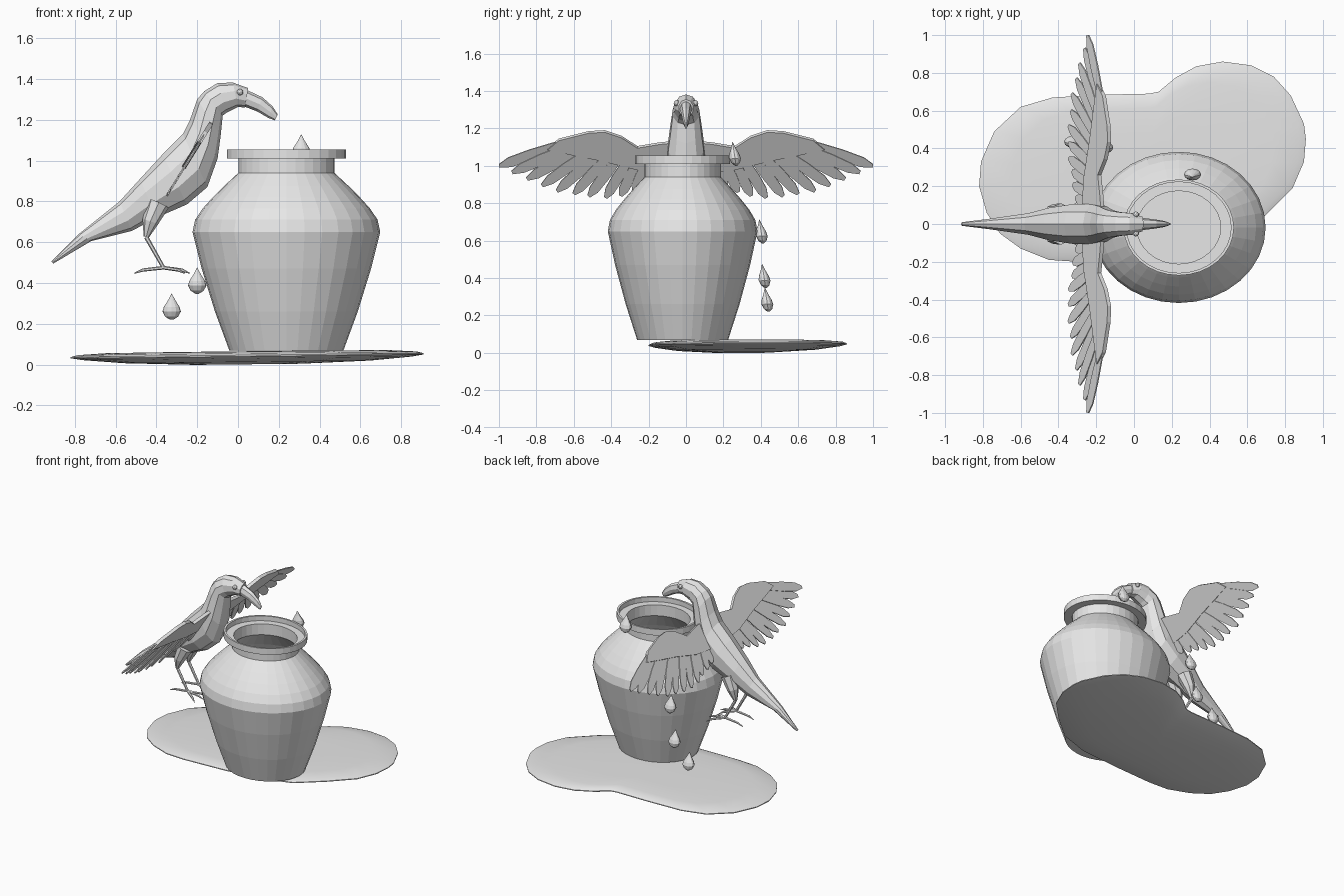
import bpy
import bmesh
from math import sin, cos, pi
from mathutils import Vector

default = bpy.data.objects.get("Cube")
if default:
    bpy.data.objects.remove(default, do_unlink=True)

clay = bpy.data.materials.new("plain_grey")
clay.use_nodes = True
clay.diffuse_color = (0.8, 0.8, 0.8, 1)
clay.node_tree.nodes["Principled BSDF"].inputs["Base Color"].default_value = clay.diffuse_color


def finish(name, bm, thickness=0, mirrored=False):
    """Turn a bmesh into an object, optionally thickened and mirrored across the bird."""
    bmesh.ops.recalc_face_normals(bm, faces=bm.faces)
    mesh = bpy.data.meshes.new(name)
    bm.to_mesh(mesh)
    bm.free()
    mesh.materials.append(clay)
    obj = bpy.data.objects.new(name, mesh)
    bpy.context.collection.objects.link(obj)
    if thickness:
        solid = obj.modifiers.new("thickness", "SOLIDIFY")
        solid.thickness = thickness
        solid.offset = 0
    if mirrored:
        mirror = obj.modifiers.new("mirror", "MIRROR")
        mirror.use_axis = (False, True, False)
    return obj


def loft(name, rings, mirrored=False):
    """Skin a sequence of closed rings and cap both ends."""
    bm = bmesh.new()
    loops = [[bm.verts.new(point) for point in ring] for ring in rings]
    count = len(loops[0])
    for lower, upper in zip(loops, loops[1:]):
        for i in range(count):
            j = (i + 1) % count
            bm.faces.new((lower[i], lower[j], upper[j], upper[i]))
    bm.faces.new(loops[0])
    bm.faces.new(loops[-1])
    return finish(name, bm, mirrored=mirrored)


def ellipse(center, across, along, sides):
    """Ring of points around a center, spanned by two radius vectors."""
    angles = [2 * pi * i / sides for i in range(sides)]
    return [Vector(center) + Vector(across) * cos(a) + Vector(along) * sin(a) for a in angles]


def tube(name, path, radii, sides=6):
    """Tapered limb along a path, mirrored to the other side."""
    points = [Vector(p) for p in path]
    rings = []
    for i, point in enumerate(points):
        heading = points[min(i + 1, len(points) - 1)] - points[max(i - 1, 0)]
        across = heading.cross(Vector((0, 1, 0))).normalized()
        along = heading.cross(across).normalized()
        rings.append(ellipse(point, across * radii[i], along * radii[i], sides))
    return loft(name, rings, mirrored=True)


def lofted_body(name, stations, sides):
    """Rings given by an upper point, a lower point (x, z) and a half width."""
    rings = []
    for (top_x, top_z), (low_x, low_z), width in stations:
        top, low = Vector((top_x, 0, top_z)), Vector((low_x, 0, low_z))
        rings.append(ellipse((top + low) / 2, (top - low) / 2, (0, width, 0), sides))
    return loft(name, rings)


# Pot: oval lathe with a hollow inside and a stepped lip
pot_profile = [
    (0.28, 0.07), (0.35, 0.26), (0.415, 0.47), (0.46, 0.65), (0.447, 0.71),
    (0.41, 0.765), (0.36, 0.82), (0.305, 0.875), (0.235, 0.94), (0.235, 1.01),
    (0.292, 1.01), (0.292, 1.055), (0.277, 1.055), (0.277, 1.02), (0.222, 1.02),
    (0.222, 0.94), (0.34, 0.82), (0.44, 0.65), (0.33, 0.26), (0.265, 0.09),
]
loft("pot", [ellipse((0.237, -0.018, z), (r, 0, 0), (0, r * 0.87, 0), 32)
             for r, z in pot_profile])

# Puddle: flat lens following a two-lobed outline
outline = [
    (0.91, 0.45), (0.9, 0.53), (0.83, 0.68), (0.74, 0.78), (0.62, 0.84), (0.47, 0.86),
    (0.33, 0.835), (0.22, 0.775), (0.13, 0.7), (0.08, 0.69), (-0.15, 0.685), (-0.43, 0.67),
    (-0.6, 0.62), (-0.74, 0.49), (-0.81, 0.33), (-0.82, 0.2), (-0.78, 0.06), (-0.71, -0.05),
    (-0.6, -0.13), (-0.45, -0.19), (-0.3, -0.2), (0, -0.19), (0.3, -0.17), (0.52, -0.1),
    (0.69, 0.04), (0.84, 0.19), (0.9, 0.33),
]
middle = Vector((0.05, 0.3))
puddle_rings = []
for scale, rise in [(0.3, -0.042), (0.7, -0.03), (0.93, -0.013), (1, -0.003),
                    (1, 0.003), (0.96, 0.012), (0.8, 0.02), (0.4, 0.022)]:
    flat = [middle + (Vector(p) - middle) * scale for p in outline]
    puddle_rings.append([(p.x, p.y, 0.043 + 0.011 * p.x + rise) for p in flat])
puddle = loft("puddle", puddle_rings)

# Falling drops: flattened teardrops leaning toward the pot
drop_profile = [(0.008, 0), (0.032, 0.015), (0.045, 0.04), (0.039, 0.062),
                (0.018, 0.095), (0.001, 0.128)]
drops = [(0.31, 0.262, 1.0), (-0.155, 0.405, 0.585), (-0.2, 0.42, 0.347), (-0.325, 0.435, 0.22)]
for number, (x, y, z) in enumerate(drops, 1):
    loft(f"water_drop_{number}",
         [ellipse((x, y - 0.15 * (h - 0.04), z + h), (r, 0, 0), (0, r * 0.7, 0), 12)
          for r, h in drop_profile])

# Bird body from tail to face
lofted_body("bird_body", [
    ((-0.915, 0.505), (-0.905, 0.495), 0.01),
    ((-0.78, 0.64), (-0.72, 0.605), 0.03),
    ((-0.58, 0.8), (-0.52, 0.655), 0.06),
    ((-0.48, 0.91), (-0.4, 0.72), 0.09),
    ((-0.37, 1.03), (-0.25, 0.785), 0.11),
    ((-0.27, 1.13), (-0.15, 0.87), 0.11),
    ((-0.235, 1.2), (-0.1, 1.01), 0.1),
    ((-0.2, 1.3), (-0.085, 1.12), 0.085),
    ((-0.165, 1.34), (-0.075, 1.22), 0.075),
    ((-0.1, 1.38), (-0.055, 1.235), 0.066),
    ((-0.025, 1.382), (0, 1.262), 0.06),
    ((0.05, 1.355), (0.035, 1.26), 0.04),
], 10)

# Beak
lofted_body("beak", [
    ((0.045, 1.345), (0.03, 1.265), 0.033),
    ((0.12, 1.31), (0.095, 1.24), 0.025),
    ((0.17, 1.265), (0.15, 1.208), 0.016),
    ((0.195, 1.225), (0.18, 1.197), 0.006),
], 8)

# Eyes
bm = bmesh.new()
bmesh.ops.create_icosphere(bm, subdivisions=2, radius=0.016)
bmesh.ops.translate(bm, verts=bm.verts, vec=(0.01, 0.05, 1.335))
finish("eyes", bm, mirrored=True)


def on_wing(y, z, lift=0):
    """Place a point on the sloping plane of the wing."""
    return (-0.245 + 0.62 * (z - 1) + lift, y, z)


# Wing arm with its covert feathers
arm_outline = [
    (0.04, 1.13), (0.14, 1.12), (0.26, 1.1), (0.345, 1.155), (0.435, 1.185), (0.52, 1.18),
    (0.68, 1.14), (0.74, 1.09), (0.6, 1.06), (0.45, 1.03), (0.25, 0.98), (0.05, 0.96),
]
bm = bmesh.new()
bm.faces.new([bm.verts.new(on_wing(y, z)) for y, z in arm_outline])
finish("wing_arms", bm, thickness=0.022, mirrored=True)

# Flight feathers fanning from wrist to shoulder
tips = [(1, 1), (0.93, 0.965), (0.85, 0.93), (0.77, 0.895), (0.69, 0.865), (0.6, 0.85),
        (0.52, 0.838), (0.43, 0.83), (0.35, 0.84), (0.28, 0.86), (0.21, 0.875), (0.14, 0.89)]
bm = bmesh.new()
for i, tip in enumerate(tips):
    t = i / (len(tips) - 1)
    base = Vector((0.62, 1.13)).lerp(Vector((0.1, 1.03)), t)
    end = Vector(tip)
    side = Vector((base.y - end.y, end.x - base.x)).normalized()
    shape = []
    for along, half in [(0, 0.02), (0.55, 0.029), (0.85, 0.026), (1, 0.009)]:
        shape.append((along, half))
    loop = shape + [(along, -half) for along, half in reversed(shape)]
    points = [base.lerp(end, along) + side * half for along, half in loop]
    bm.faces.new([bm.verts.new(on_wing(min(p.x, 1), p.y, 0.005 * (i % 2))) for p in points])
finish("flight_feathers", bm, thickness=0.007, mirrored=True)

# Legs and feet
hip, knee, ankle = (-0.39, 0.055, 0.79), (-0.45, 0.065, 0.625), (-0.365, 0.065, 0.475)
tube("thighs", [hip, (-0.43, 0.065, 0.7), knee], [0.055, 0.04, 0.013], 8)
tube("shins", [knee, ankle], [0.011, 0.009])
toe_ends = {"middle_toes": (-0.235, 0.065), "outer_toes": (-0.26, 0.135),
            "inner_toes": (-0.26, 0.01), "back_toes": (-0.51, 0.065)}
for name, (x, y) in toe_ends.items():
    end = Vector((x, y, 0.447))
    bend = Vector(ankle).lerp(end, 0.7) + Vector((0, 0, 0.008))
    tube(name, [ankle, bend, end], [0.009, 0.008, 0.002])

# Soft shading for the water surface only
for obj in bpy.context.selected_objects:
    obj.select_set(False)
puddle.select_set(True)
bpy.context.view_layer.objects.active = puddle
bpy.ops.object.shade_smooth_by_angle()
